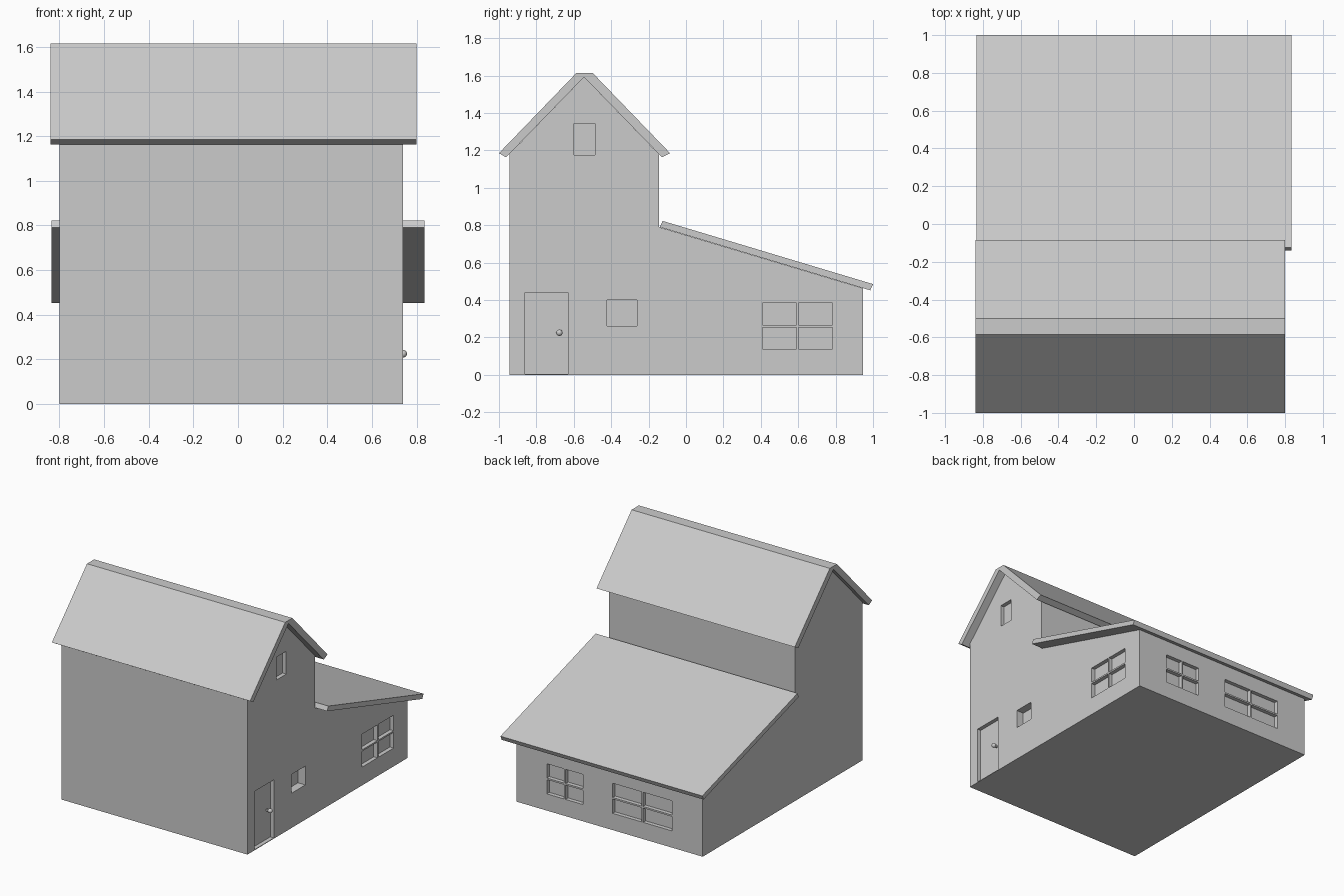
import bpy
import bmesh
from mathutils import Matrix

if "Cube" in bpy.data.objects:
    bpy.data.objects.remove(bpy.data.objects["Cube"])

# Single plain grey for the whole house
grey = bpy.data.materials.new("plain_grey")
grey.use_nodes = True
colour = (0.6, 0.6, 0.6, 1)
grey.diffuse_color = colour
grey.node_tree.nodes["Principled BSDF"].inputs["Base Color"].default_value = colour


def finish(name, bm):
    bmesh.ops.recalc_face_normals(bm, faces=bm.faces)
    mesh = bpy.data.meshes.new(name)
    bm.to_mesh(mesh)
    bm.free()
    mesh.materials.append(grey)
    obj = bpy.data.objects.new(name, mesh)
    bpy.context.scene.collection.objects.link(obj)
    return obj


def extrude_profile(name, points, x0, x1):
    """Extrude a (y, z) outline along x."""
    bm = bmesh.new()
    face = bm.faces.new([bm.verts.new((x0, y, z)) for y, z in points])
    grown = bmesh.ops.extrude_face_region(bm, geom=[face])["geom"]
    verts = [v for v in grown if isinstance(v, bmesh.types.BMVert)]
    bmesh.ops.translate(bm, verts=verts, vec=(x1 - x0, 0, 0))
    return finish(name, bm)


def add_box(bm, low, high):
    size = [b - a for a, b in zip(low, high)]
    centre = [(a + b) / 2 for a, b in zip(low, high)]
    bmesh.ops.create_cube(bm, size=1, matrix=Matrix.Translation(centre) @ Matrix.Diagonal((*size, 1)))


WALL_X, WALL_BACK = 0.74, 0.945

# Walls: tall gabled block with a lean-to behind
walls = extrude_profile("walls", [
    (-0.945, 0), (-0.945, 1.18), (-0.545, 1.592), (-0.145, 1.18),
    (-0.145, 0.79), (WALL_BACK, 0.463), (WALL_BACK, 0)], -0.80, WALL_X)

# Roofs
extrude_profile("gable_roof", [
    (-1.0, 1.185), (-0.585, 1.615), (-0.50, 1.615), (-0.085, 1.185),
    (-0.128, 1.163), (-0.545, 1.592), (-0.962, 1.163)], -0.84, 0.80)
extrude_profile("lean_to_roof", [
    (-0.125, 0.823), (1.0, 0.485), (0.985, 0.452), (-0.14, 0.79)], -0.835, 0.835)

# Recesses for the door and windows
cut = bmesh.new()


def side_recess(y0, y1, z0, z1, depth):
    add_box(cut, (WALL_X - depth, y0, z0), (WALL_X + 0.1, y1, z1))


def back_recess(x0, x1, z0, z1, depth):
    add_box(cut, (x0, WALL_BACK - depth, z0), (x1, WALL_BACK + 0.1, z1))


def four_panes(recess, a0, a1, z0, z1, bar=0.012, depth=0.03):
    am, zm = (a0 + a1) / 2, (z0 + z1) / 2
    for p, q in ((a0, am - bar / 2), (am + bar / 2, a1)):
        for r, s in ((z0, zm - bar / 2), (zm + bar / 2, z1)):
            recess(p, q, r, s, depth)


side_recess(-0.86, -0.632, 0.005, 0.44, 0.03)
side_recess(-0.422, -0.262, 0.26, 0.40, 0.06)
side_recess(-0.60, -0.487, 1.175, 1.345, 0.03)
four_panes(side_recess, 0.41, 0.782, 0.137, 0.383)
four_panes(back_recess, 0.19, 0.49, 0.125, 0.35)
four_panes(back_recess, -0.545, -0.055, 0.125, 0.35)

cutter = finish("opening_cutter", cut)
cutter.hide_render = True
cutter.hide_viewport = True
cutter.display_type = 'WIRE'
boolean = walls.modifiers.new("openings", 'BOOLEAN')
boolean.operation = 'DIFFERENCE'
boolean.solver = 'EXACT'
boolean.object = cutter

# Door knob on a short stem
bm = bmesh.new()
bmesh.ops.create_uvsphere(bm, u_segments=16, v_segments=10, radius=0.017,
                          matrix=Matrix.Translation((WALL_X, -0.677, 0.225)))
for face in bm.faces:
    face.smooth = True
add_box(bm, (WALL_X - 0.035, -0.684, 0.218), (WALL_X, -0.67, 0.232))
finish("door_knob", bm)
